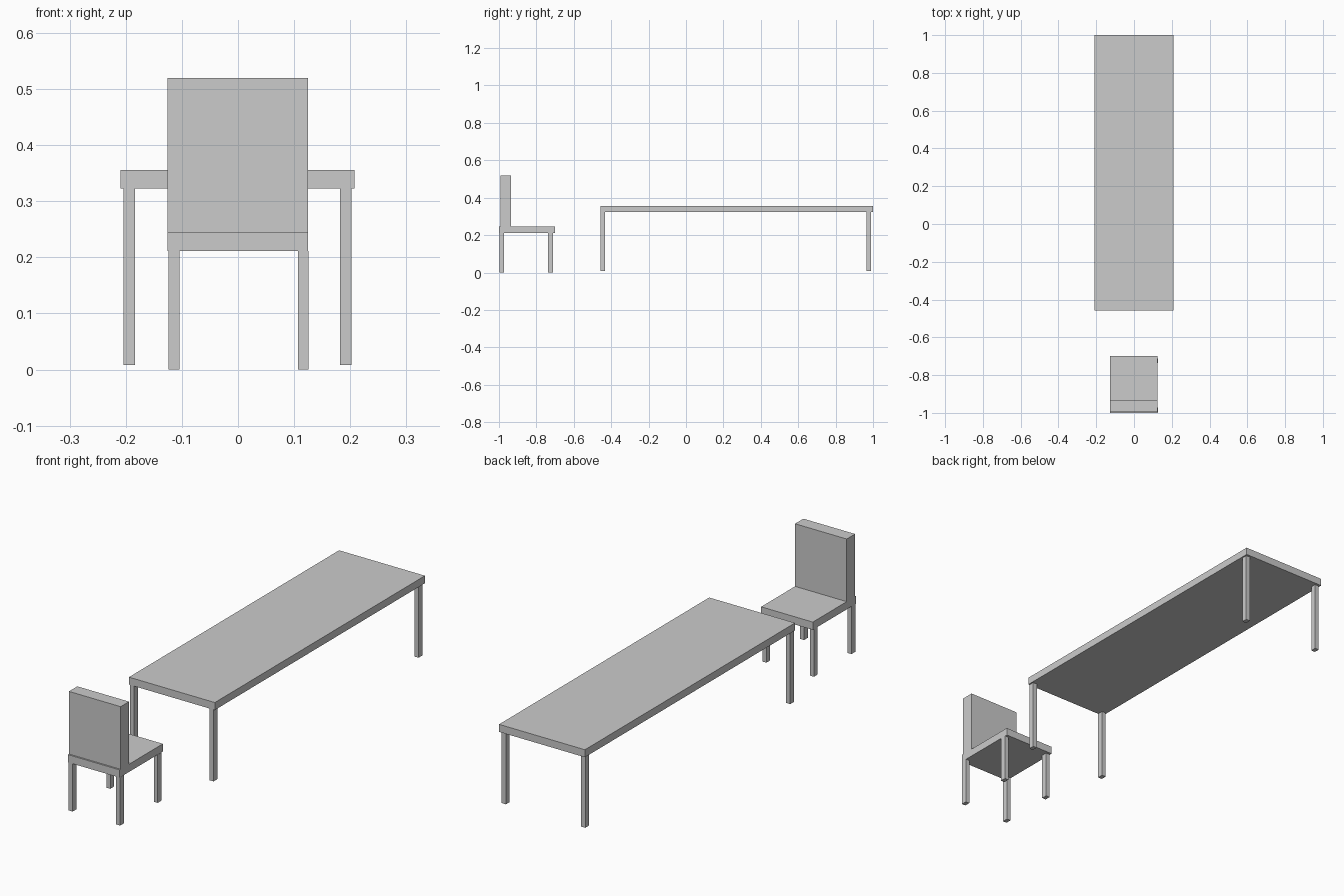
import bpy
import bmesh
from mathutils import Vector

if "Cube" in bpy.data.objects:
    bpy.data.objects.remove(bpy.data.objects["Cube"])


def box(name, x, y, z):
    """Box spanning the given (min, max) ranges."""
    lo, hi = Vector((x[0], y[0], z[0])), Vector((x[1], y[1], z[1]))
    mid = (lo + hi) / 2
    bm = bmesh.new()
    bmesh.ops.create_cube(bm, size=1)
    bmesh.ops.scale(bm, vec=hi - lo, verts=bm.verts)
    mesh = bpy.data.meshes.new(name)
    bm.to_mesh(mesh)
    bm.free()
    obj = bpy.data.objects.new(name, mesh)
    obj.location = mid
    bpy.context.collection.objects.link(obj)


def legs(name, xs, ys, z, size):
    """Four legs; xs and ys are the leg centres."""
    w, d = size[0] / 2, size[1] / 2
    for side, x in zip(("left", "right"), xs):
        for end, y in zip(("front", "back"), ys):
            box(f"{name}_{end}_{side}_leg", (x - w, x + w), (y - d, y + d), z)


# Table
box("table_top", (-0.209, 0.208), (-0.458, 1.0), (0.323, 0.356))
legs("table", (-0.194, 0.192), (-0.445, 0.977), (0.008, 0.323), (0.02, 0.026))

# Chair
box("chair_seat", (-0.126, 0.125), (-1.0, -0.70), (0.211, 0.245))
box("chair_back", (-0.126, 0.125), (-0.993, -0.935), (0.245, 0.52))
legs("chair", (-0.114, 0.1165), (-0.985, -0.724), (0.0, 0.211), (0.019, 0.026))
